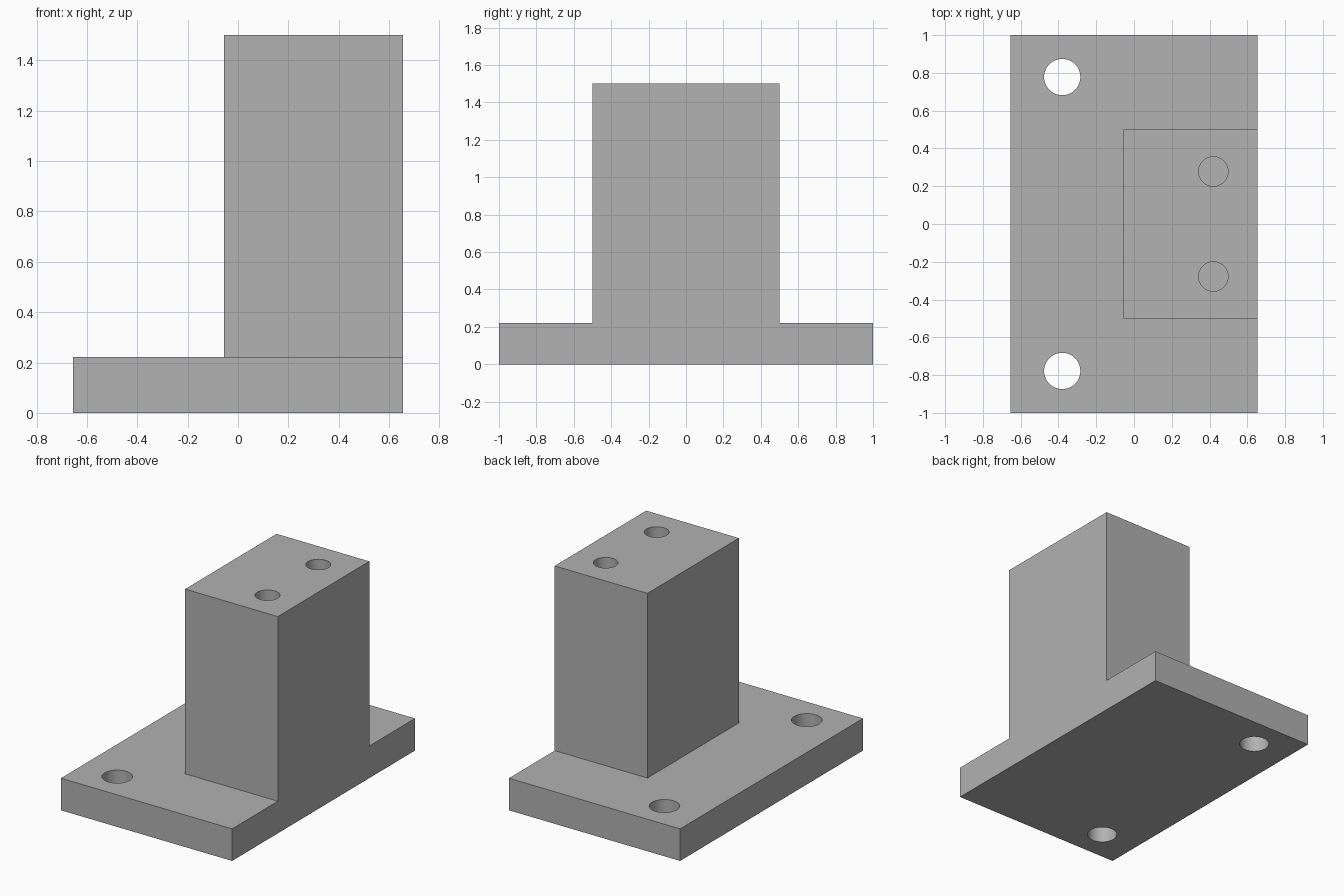
import bpy
import bmesh
from mathutils import Matrix, Vector

default = bpy.data.objects.get("Cube")
if default:
    bpy.data.objects.remove(default, do_unlink=True)

GREY = (0.445, 0.445, 0.445, 1.0)
metal = bpy.data.materials.new("plain_grey")
metal.use_nodes = True
metal.diffuse_color = GREY
metal.node_tree.nodes["Principled BSDF"].inputs["Base Color"].default_value = GREY

BASE_TOP, POST_TOP = 0.222, 1.5
HALF_X, POST_LEFT = 0.655, -0.055


def add_object(name, bm):
    mesh = bpy.data.meshes.new(name)
    bm.to_mesh(mesh)
    bm.free()
    mesh.materials.append(metal)
    obj = bpy.data.objects.new(name, mesh)
    bpy.context.collection.objects.link(obj)
    return obj


def box(name, low, high):
    bm = bmesh.new()
    bmesh.ops.create_cube(bm, size=1)
    for v in bm.verts:
        v.co = Vector([h if c > 0 else l for c, l, h in zip(v.co, low, high)])
    return add_object(name, bm)


def drill(name, x, y, radius, z_low, z_high):
    bm = bmesh.new()
    bmesh.ops.create_cone(bm, cap_ends=True, segments=48, radius1=radius, radius2=radius,
                          depth=z_high - z_low,
                          matrix=Matrix.Translation((x, y, (z_low + z_high) / 2)))
    return add_object(name, bm)


def combine(target, tool, operation):
    mod = target.modifiers.new(tool.name, "BOOLEAN")
    mod.object, mod.operation, mod.solver = tool, operation, "EXACT"
    tool.hide_render = True
    tool.hide_set(True)


# Base plate and upright post fused into one solid, flush on the +x side
bracket = box("bracket", (-HALF_X, -1, 0), (HALF_X, 1, BASE_TOP))
post = box("post_block", (POST_LEFT, -0.5, 0.1), (HALF_X, 0.5, POST_TOP))
tools = [post]
combine(bracket, post, "UNION")

# Through holes in the plate and blind holes in the post top
for side, label in ((-1, "front"), (1, "back")):
    tools.append(drill(label + "_plate_drill", -0.38, side * 0.778, 0.096, -0.1, BASE_TOP + 0.1))
    tools.append(drill(label + "_post_drill", 0.42, side * 0.278, 0.078, POST_TOP - 0.45, POST_TOP + 0.1))
for tool in tools[1:]:
    combine(bracket, tool, "DIFFERENCE")

# Bake the cuts, then drop the helper solids
bpy.context.view_layer.update()
evaluated = bracket.evaluated_get(bpy.context.evaluated_depsgraph_get())
bracket.data = bpy.data.meshes.new_from_object(evaluated)
bracket.modifiers.clear()
for tool in tools:
    bpy.data.objects.remove(tool, do_unlink=True)

# Merge flush faces and smooth only the hole walls
bm = bmesh.new()
bm.from_mesh(bracket.data)
bmesh.ops.dissolve_limit(bm, angle_limit=0.01, verts=bm.verts, edges=bm.edges)
bm.to_mesh(bracket.data)
bm.free()
bpy.ops.object.select_all(action="DESELECT")
bracket.select_set(True)
bpy.context.view_layer.objects.active = bracket
bpy.ops.object.shade_smooth_by_angle(angle=0.5)
